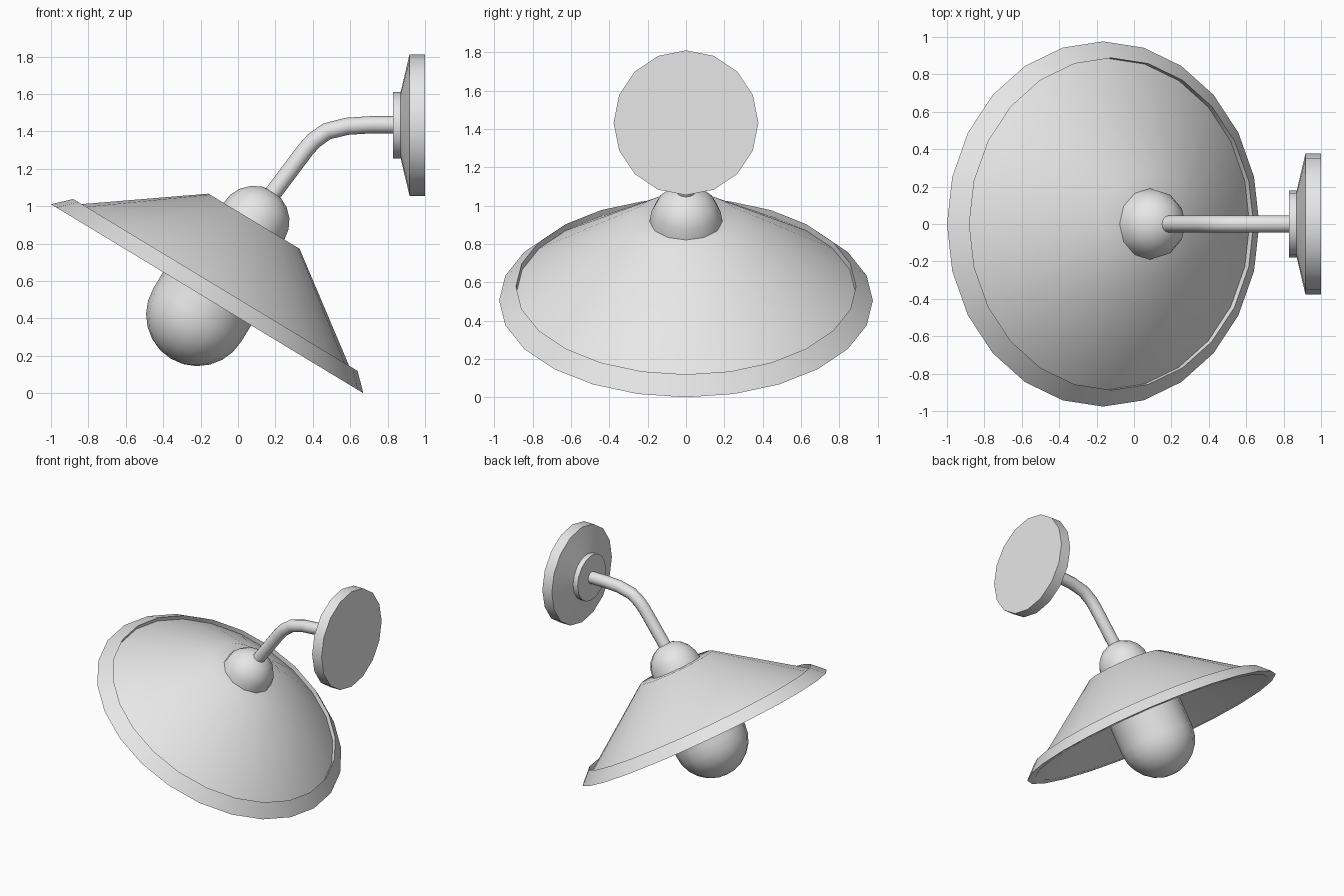
import bpy, bmesh, math
from mathutils import Matrix, Vector

cube = bpy.data.objects.get("Cube")
if cube:
    bpy.data.objects.remove(cube, do_unlink=True)

grey = bpy.data.materials.new("plain_grey")
grey.use_nodes = True
grey.diffuse_color = (0.8, 0.8, 0.8, 1)
grey.node_tree.nodes["Principled BSDF"].inputs["Base Color"].default_value = (0.8, 0.8, 0.8, 1)


def smooth(obj, degrees=40):
    bpy.ops.object.select_all(action='DESELECT')
    obj.select_set(True)
    bpy.context.view_layer.objects.active = obj
    bpy.ops.object.shade_smooth_by_angle(angle=math.radians(degrees))


def lathe(name, profile, sides, origin, tilt):
    """Spin (radius, height) points about an axis tilted from z towards +x."""
    bm = bmesh.new()
    rings = []
    for r, h in profile:
        if r == 0:
            rings.append([bm.verts.new((0, 0, h))] * sides)
        else:
            angles = [math.tau * i / sides for i in range(sides)]
            rings.append([bm.verts.new((r * math.cos(a), r * math.sin(a), h)) for a in angles])
    for low, high in zip(rings, rings[1:]):
        for i in range(sides):
            j = (i + 1) % sides
            corners = list(dict.fromkeys((low[i], low[j], high[j], high[i])))
            bm.faces.new(corners)
    bmesh.ops.recalc_face_normals(bm, faces=bm.faces[:])
    bm.transform(Matrix.Translation(origin) @ Matrix.Rotation(tilt, 4, 'Y'))
    mesh = bpy.data.meshes.new(name)
    bm.to_mesh(mesh)
    bm.free()
    mesh.materials.append(grey)
    obj = bpy.data.objects.new(name, mesh)
    bpy.context.collection.objects.link(obj)
    smooth(obj)
    return obj


def arc(radius, centre, start, end, steps):
    """Quarter-circle profile points; the pole is snapped to the axis."""
    points = []
    for i in range(steps + 1):
        a = math.radians(start + (end - start) * i / steps)
        r = radius * math.cos(a)
        points.append((r if r > 1e-5 else 0, centre + radius * math.sin(a)))
    return points


TILT = math.atan2(1.01, 1.67)
RIM = Vector((-0.165, 0, 0.505))

# Conical shade with a raised lip around its rim, hollow underneath
lathe("shade", [(0, 0.484), (0.285, 0.484), (0.885, 0.05), (0.888, 0.086),
                (0.976, 0), (0.91, 0), (0.27, 0.46), (0, 0.46)], 24, RIM, TILT)

# Half-ball joint on top of the shade
lathe("joint_dome", [(0, 0.478)] + arc(0.19, 0.484, 0, 90, 5), 12, RIM, TILT)

# Round-ended bulb
lathe("bulb", arc(0.275, -0.1, -90, 0, 6) + [(0.275, 0.455), (0, 0.455)], 16, RIM, TILT)

# Wall plate with a small collar
lathe("wall_plate", [(0, 0.83), (0.178, 0.83), (0.178, 0.87),
                     (0.378, 0.917), (0.378, 1), (0, 1)], 16, (0, 0, 1.433), math.pi / 2)

# Bent tube arm
path = [(0.12, 0.98), (0.36, 1.3), (0.405, 1.35), (0.475, 1.4),
        (0.585, 1.427), (0.71, 1.435), (0.84, 1.435)]
curve = bpy.data.curves.new("arm", 'CURVE')
curve.dimensions = '3D'
curve.bevel_depth = 0.046
curve.bevel_resolution = 4
curve.use_fill_caps = True
spline = curve.splines.new('POLY')
spline.points.add(len(path) - 1)
for point, (x, z) in zip(spline.points, path):
    point.co = (x, 0, z, 1)
curve.materials.append(grey)
arm = bpy.data.objects.new("arm", curve)
bpy.context.collection.objects.link(arm)
bpy.ops.object.select_all(action='DESELECT')
arm.select_set(True)
bpy.context.view_layer.objects.active = arm
bpy.ops.object.convert(target='MESH')
smooth(bpy.context.view_layer.objects.active)
